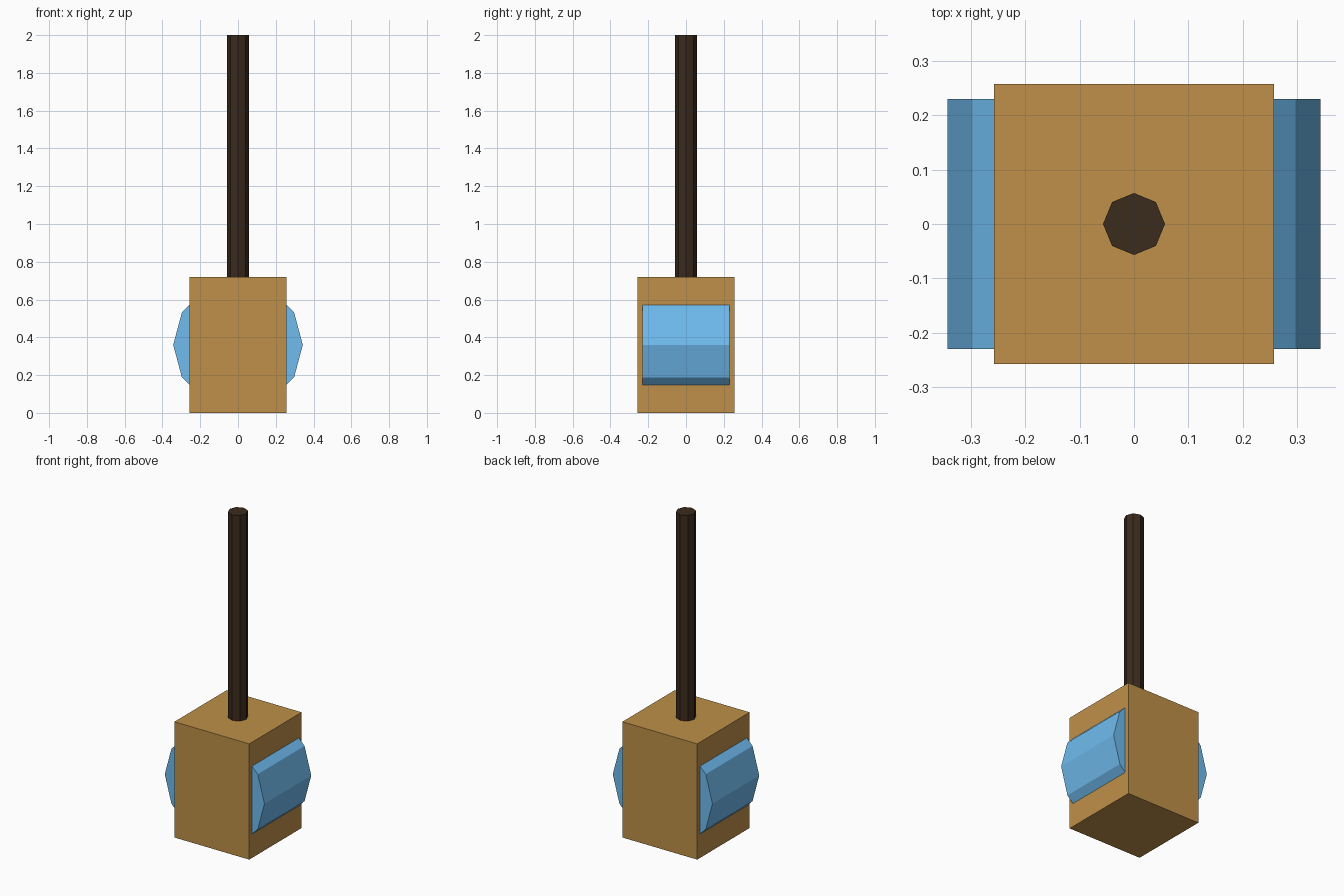
import bpy
from math import radians

if "Cube" in bpy.data.objects:
    bpy.data.objects.remove(bpy.data.objects["Cube"])


def paint(obj, name, color):
    obj.name = name
    obj.data.name = name
    mat = bpy.data.materials.new(name + "_colour")
    mat.diffuse_color = (*color, 1.0)
    mat.use_nodes = True
    mat.node_tree.nodes["Principled BSDF"].inputs["Base Color"].default_value = mat.diffuse_color
    obj.data.materials.append(mat)
    return obj


def rod(name, sides, radius, length, center, rotation, color):
    bpy.ops.mesh.primitive_cylinder_add(vertices=sides, radius=radius, depth=length,
                                        location=center, rotation=rotation)
    return paint(bpy.context.object, name, color)


HEAD_W, HEAD_H = 0.515, 0.72
TOP = 2.0

# Square wooden head block standing on the ground
bpy.ops.mesh.primitive_cube_add(size=1, location=(0, 0, HEAD_H / 2))
head = bpy.context.object
head.scale = (HEAD_W, HEAD_W, HEAD_H)
bpy.ops.object.transform_apply(location=False, rotation=False, scale=True)
paint(head, "head_block", (0.52, 0.28, 0.066))

# Twelve-sided core lying along y, bulging out of both sides of the block
rod("side_core", 12, 0.343, 0.46, (0, 0, HEAD_H / 2),
    (radians(90), 0, 0), (0.16, 0.50, 0.86))

# Eight-sided handle, sunk slightly into the block
sunk = HEAD_H - 0.02
rod("handle", 8, 0.057, TOP - sunk, (0, 0, (TOP + sunk) / 2),
    (0, 0, 0), (0.044, 0.024, 0.012))
